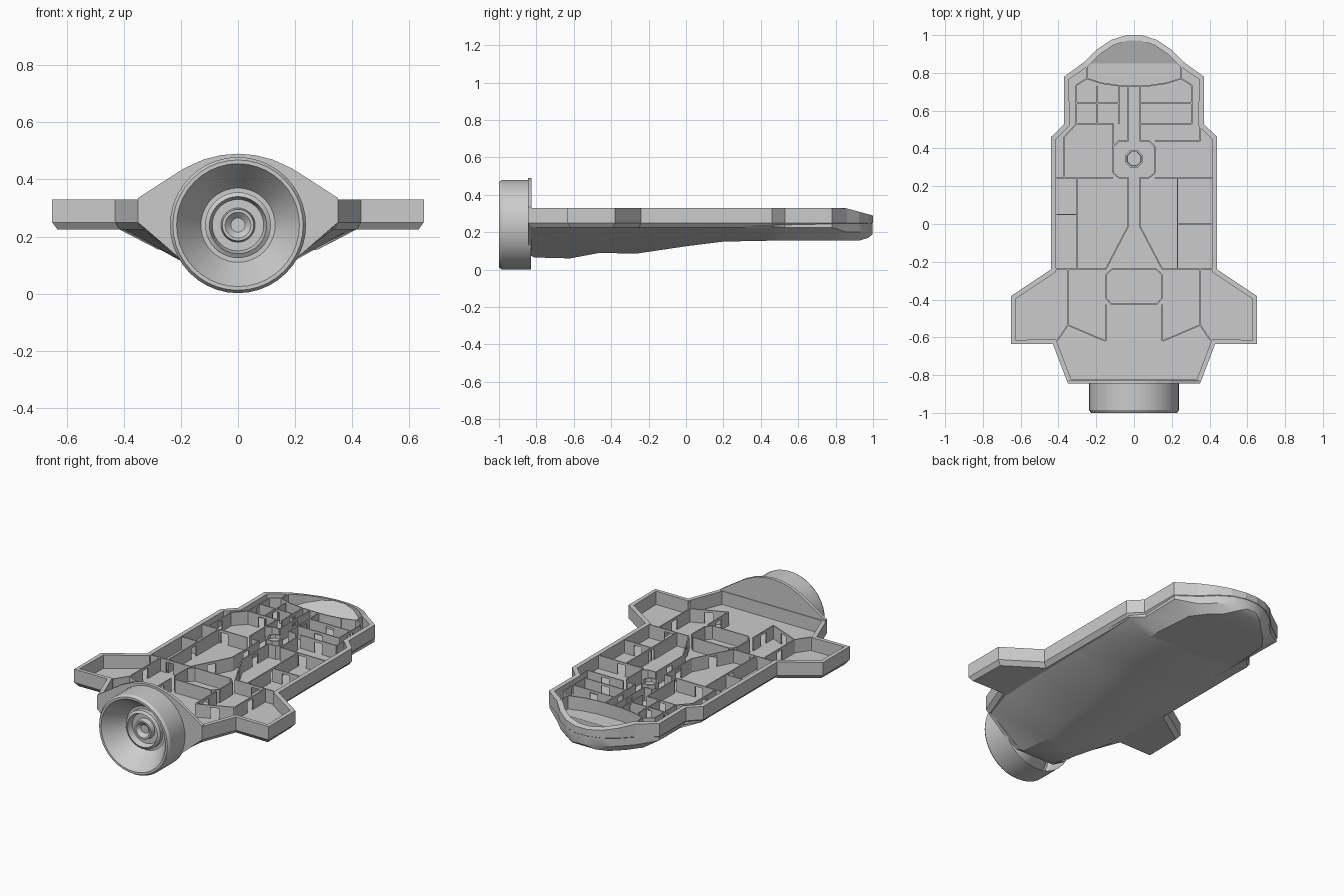
import bpy, bmesh, math
from mathutils import Vector, Matrix

cube = bpy.data.objects.get("Cube")
if cube:
    bpy.data.objects.remove(cube, do_unlink=True)

GREY = (0.6, 0.6, 0.6, 1)
mat = bpy.data.materials.new("plain grey")
mat.use_nodes = True
mat.diffuse_color = GREY
mat.node_tree.nodes["Principled BSDF"].inputs["Base Color"].default_value = GREY

TOP, FLOOR, RIM = 0.33, 0.25, 0.03


def finish(name, bm, smooth=None):
    bmesh.ops.recalc_face_normals(bm, faces=bm.faces)
    mesh = bpy.data.meshes.new(name)
    bm.to_mesh(mesh)
    bm.free()
    obj = bpy.data.objects.new(name, mesh)
    bpy.context.collection.objects.link(obj)
    mesh.materials.append(mat)
    if smooth:
        bpy.ops.object.select_all(action="DESELECT")
        obj.select_set(True)
        bpy.context.view_layer.objects.active = obj
        bpy.ops.object.shade_smooth_by_angle(angle=math.radians(smooth))
    return obj


def mirrored(half):
    """Closed outline from points on the +x side."""
    return half + [(-x, y) for x, y in reversed(half) if x]


def prism(bm, pts, low, high):
    """Extrude a flat outline upwards; returns bottom and top faces."""
    a = [bm.verts.new((x, y, low)) for x, y in pts]
    b = [bm.verts.new((x, y, high)) for x, y in pts]
    for i in range(len(pts)):
        j = (i + 1) % len(pts)
        bm.faces.new((a[i], a[j], b[j], b[i]))
    bottom, top = bm.faces.new(a[::-1]), bm.faces.new(b)
    bmesh.ops.recalc_face_normals(bm, faces=bm.faces)
    return bottom, top


# Deck tray with raised rim, chamfered underside and drooping nose
outline = mirrored([
    (0.35, -0.845), (0.43, -0.635), (0.65, -0.635), (0.65, -0.38),
    (0.44, -0.24), (0.44, 0.46), (0.37, 0.53), (0.37, 0.78),
    (0.26, 0.86), (0.195, 0.925), (0.12, 0.975), (0.04, 1)])
bm = bmesh.new()
bottom, top = prism(bm, outline, FLOOR, TOP)
bmesh.ops.inset_individual(bm, faces=[bottom], thickness=0.025, depth=0.025)
bmesh.ops.inset_individual(bm, faces=[top], thickness=RIM)
floor = bmesh.ops.extrude_discrete_faces(bm, faces=[top])["faces"][0]
for v in floor.verts:
    v.co.z = FLOOR
for v in bm.verts:
    if v.co.z > 0.3 and v.co.y > 0.85:
        v.co.z -= (v.co.y - 0.85) * 0.27
finish("deck_tray", bm)

# Belly: loft of (y, half width, shoulder height, keel half width, keel height)
stations = [
    (-0.84, 0.34, 0.24, 0.13, 0.08), (-0.81, 0.35, 0.235, 0.11, 0.065),
    (-0.62, 0.41, 0.235, 0.1, 0.06), (-0.46, 0.42, 0.235, 0.12, 0.09),
    (-0.27, 0.42, 0.235, 0.12, 0.085), (0, 0.425, 0.235, 0.2, 0.125),
    (0.2, 0.425, 0.235, 0.25, 0.15), (0.46, 0.425, 0.23, 0.28, 0.155),
    (0.53, 0.36, 0.225, 0.28, 0.155), (0.78, 0.365, 0.225, 0.26, 0.155),
    (0.86, 0.255, 0.2, 0.2, 0.155), (0.925, 0.19, 0.2, 0.13, 0.155),
    (0.975, 0.115, 0.2, 0.08, 0.17), (0.998, 0.038, 0.21, 0.03, 0.19)]
bm = bmesh.new()
rings = []
for y, w, zw, k, zk in stations:
    half = [(w, FLOOR), (w, zw), (k, zk)]
    section = half + [(-x, z) for x, z in reversed(half)]
    rings.append([bm.verts.new((x, y, z)) for x, z in section])
for r, s in zip(rings, rings[1:]):
    for i in range(len(r) - 1):
        bm.faces.new((r[i], r[i + 1], s[i + 1], s[i]))
for end in (rings[0], rings[-1]):
    bm.faces.new(end)
finish("belly", bm, 30)

# Stern bulkhead, drawn as (x, z) and stood upright
bell = mirrored([
    (0, 0.49), (0.06, 0.485), (0.12, 0.47), (0.19, 0.438), (0.35, 0.335),
    (0.35, 0.25), (0.2, 0.12), (0.13, 0.08)])
bm = bmesh.new()
prism(bm, bell, 0.825, 0.845)
bm.transform(Matrix.Rotation(math.pi / 2, 4, "X"))
finish("stern_bulkhead", bm)

# Engine nozzle: turned profile of (radius, y), stepped rings inside
profile = [
    (0.238, -0.83), (0.238, -0.985), (0.228, -1), (0.215, -1), (0.13, -0.88),
    (0.115, -0.88), (0.115, -0.905), (0.1, -0.915), (0.09, -0.88),
    (0.06, -0.88), (0.055, -0.91), (0.045, -0.91), (0.025, -0.89), (0, -0.89)]
bm = bmesh.new()
verts = [bm.verts.new((r, y, 0)) for r, y in profile]
edges = [bm.edges.new(pair) for pair in zip(verts, verts[1:])]
bmesh.ops.spin(bm, geom=verts + edges, cent=(0, 0, 0), axis=(0, 1, 0),
               angle=math.tau, steps=40)
bmesh.ops.remove_doubles(bm, verts=bm.verts, dist=0.0005)
bmesh.ops.translate(bm, verts=bm.verts, vec=(0, 0, 0.24))
finish("engine_nozzle", bm, 30)


# Interior walls; long ones get a doorway under a lintel
def box(bm, a, b, low, high, thick=0.007):
    side = (b - a).normalized().orthogonal() * thick / 2
    pts = [a + side, b + side, b - side, a - side]
    prism(bm, [tuple(p) for p in pts], low, high)


def wall(bm, a, b):
    a, b = Vector(a), Vector(b)
    length = (b - a).length
    if length < 0.16:
        box(bm, a, b, FLOOR, TOP)
        return
    mid, gap = (a + b) / 2, (b - a) / length * 0.025
    box(bm, a, mid - gap, FLOOR, TOP)
    box(bm, mid + gap, b, FLOOR, TOP)
    box(bm, mid - gap, mid + gap, TOP - 0.015, TOP)


def walls(name, paths, sides=(1,)):
    bm = bmesh.new()
    for s in sides:
        for path in paths:
            pts = [(x * s, y) for x, y in path]
            for a, b in zip(pts, pts[1:]):
                wall(bm, a, b)
    return finish(name, bm)


walls("shared_walls", [
    [(0.03, 0.73), (0.03, 0.44), (0.08, 0.44), (0.11, 0.41), (0.11, 0.27),
     (0.08, 0.245), (0.03, 0.245), (0.03, -0.01), (0.15, -0.24)],
    [(0.11, 0.245), (0.41, 0.245)],
    [(0, -0.24), (0.12, -0.24), (0.15, -0.27), (0.15, -0.39), (0.12, -0.425),
     (0, -0.425)],
    [(0.15, -0.24), (0.42, -0.24)],
    [(0.15, -0.425), (0.15, -0.62), (0.35, -0.535), (0.35, -0.24)],
    [(0.35, -0.535), (0.405, -0.615)],
    [(0.25, 0.84), (0.25, 0.77), (0.17, 0.745), (0.08, 0.732), (0, 0.73)],
    [(0.25, 0.77), (0.305, 0.735), (0.305, 0.53)],
], sides=(1, -1))

walls("left_side_walls", [
    [(0.03, 0.64), (0.305, 0.64)], [(0.03, 0.53), (0.305, 0.53)],
    [(0.11, 0.44), (0.35, 0.44), (0.35, 0.53)],
    [(0.23, 0.245), (0.23, -0.24)], [(0.23, 0), (0.41, 0)]])

walls("right_side_walls", [
    [(-0.305, 0.64), (-0.08, 0.64)], [(-0.08, 0.73), (-0.08, 0.53)],
    [(-0.195, 0.73), (-0.195, 0.53)], [(-0.11, 0.53), (-0.305, 0.53)],
    [(-0.11, 0.53), (-0.11, 0.41)],
    [(-0.305, 0.53), (-0.37, 0.46), (-0.37, 0.245)],
    [(-0.3, 0.245), (-0.3, -0.24)], [(-0.3, 0.05), (-0.41, 0.05)]])

# Eight-sided column in the middle room, with a recessed cap
bm = bmesh.new()
ring = [(0.05 * math.cos((i + 0.5) * math.tau / 8),
         0.345 + 0.05 * math.sin((i + 0.5) * math.tau / 8)) for i in range(8)]
cap = prism(bm, ring, FLOOR, TOP - 0.01)[1]
bmesh.ops.inset_individual(bm, faces=[cap], thickness=0.01)
bmesh.ops.inset_individual(bm, faces=[cap], thickness=0.002, depth=-0.02)
finish("column", bm)

# Sloping dash inside the nose
bm = bmesh.new()
dash = mirrored([(0.24, 0.85), (0.18, 0.905), (0.11, 0.95), (0.035, 0.972)])
for v in prism(bm, dash, FLOOR - 0.005, TOP)[1].verts:
    v.co.z = FLOOR + 0.005 + (v.co.y - 0.85) * 0.33
finish("nose_dash", bm)
